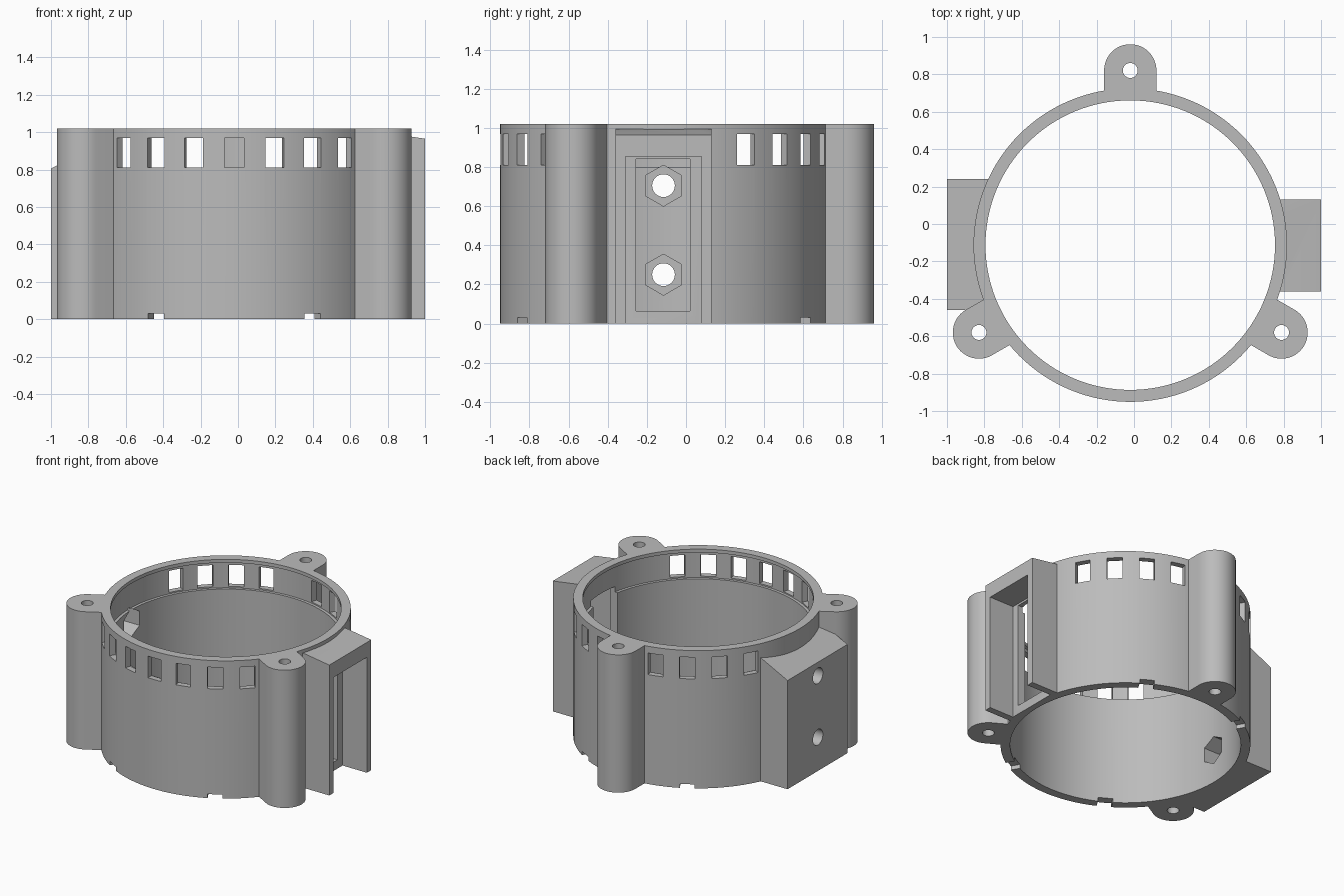
import bpy, bmesh, math
from mathutils import Matrix, Vector

cube = bpy.data.objects.get("Cube")
if cube:
    bpy.data.objects.remove(cube)

CX, CY, H = -0.02, -0.113, 1.02
R_OUT, R_IN, R_GROOVE = 0.838, 0.774, 0.795

grey = bpy.data.materials.new("plain grey")
grey.use_nodes = True
grey.diffuse_color = (0.5, 0.5, 0.5, 1)
grey.node_tree.nodes["Principled BSDF"].inputs["Base Color"].default_value = (0.5, 0.5, 0.5, 1)


def to_object(name, bm):
    bmesh.ops.recalc_face_normals(bm, faces=bm.faces)
    mesh = bpy.data.meshes.new(name)
    bm.to_mesh(mesh)
    bm.free()
    mesh.materials.append(grey)
    obj = bpy.data.objects.new(name, mesh)
    bpy.context.collection.objects.link(obj)
    return obj


def prism(name, outline, depth, matrix):
    """Extrude a 2D outline along local z, then place it."""
    bm = bmesh.new()
    face = bm.faces.new([bm.verts.new((a, b, 0)) for a, b in outline])
    ext = bmesh.ops.extrude_face_region(bm, geom=[face])
    tops = [v for v in ext["geom"] if isinstance(v, bmesh.types.BMVert)]
    bmesh.ops.translate(bm, verts=tops, vec=(0, 0, depth))
    bmesh.ops.transform(bm, matrix=matrix, verts=bm.verts)
    return to_object(name, bm)


def polygon(radius, sides, turn=0.0):
    step = math.tau / sides
    return [(radius * math.cos(i * step + turn), radius * math.sin(i * step + turn))
            for i in range(sides)]


def cylinder(name, x, y, z0, z1, radius, sides=48):
    return prism(name, polygon(radius, sides), z1 - z0, Matrix.Translation((x, y, z0)))


def x_prism(name, x0, x1, y, z, radius, sides):
    place = Matrix.Translation((x0, y, z)) @ Matrix.Rotation(math.pi / 2, 4, "Y")
    return prism(name, polygon(radius, sides), x1 - x0, place)


def box(name, lo, hi, matrix=Matrix()):
    outline = [(lo[0], lo[1]), (hi[0], lo[1]), (hi[0], hi[1]), (lo[0], hi[1])]
    return prism(name, outline, hi[2] - lo[2], matrix @ Matrix.Translation((0, 0, lo[2])))


def side_block(name, outline_xz, y0, y1):
    place = Matrix.Translation((0, y1, 0)) @ Matrix.Rotation(math.pi / 2, 4, "X")
    return prism(name, outline_xz, y1 - y0, place)


def around(degrees):
    return Matrix.Translation((CX, CY, 0)) @ Matrix.Rotation(math.radians(degrees), 4, "Z")


def combine(target, tool, operation):
    mod = target.modifiers.new(operation, "BOOLEAN")
    mod.object, mod.operation, mod.solver = tool, operation, "EXACT"
    bpy.context.view_layer.objects.active = target
    bpy.ops.object.modifier_apply(modifier=mod.name)
    bpy.data.objects.remove(tool)


# Outer shell
housing = cylinder("ring_housing", CX, CY, 0, H, R_OUT, 128)

# Three screw lugs with straight necks
LUGS = (90, 210, 330)
LUG_DIST, LUG_R = 0.934, 0.14
for a in LUGS:
    c = around(a) @ Vector((LUG_DIST, 0, 0))
    arc = [(LUG_DIST + LUG_R * math.cos(t), LUG_R * math.sin(t))
           for t in [math.pi * (i / 24 - 0.5) for i in range(25)]]
    lug = prism("lug", [(0.79, -LUG_R)] + arc + [(0.79, LUG_R)], H, around(a))
    combine(housing, lug, "UNION")

# Left slotted block and right bolt block, both with sloping tops
combine(housing, side_block("slot_block", [(0.6, 0), (1, 0), (1, 0.965), (0.8, 0.995), (0.6, 0.995)],
                            -0.36, 0.13), "UNION")
combine(housing, side_block("bolt_block", [(-1, 0), (-0.65, 0), (-0.65, 0.915), (-0.78, 0.915), (-1, 0.805)],
                            -0.46, 0.24), "UNION")

# Bore, and the shallow groove under the top lip
combine(housing, cylinder("bore", CX, CY, -0.1, H + 0.1, R_IN, 128), "DIFFERENCE")
combine(housing, cylinder("groove", CX, CY, 0.8, 0.995, R_GROOVE, 128), "DIFFERENCE")

# Lug screw holes
for a in LUGS:
    c = around(a) @ Vector((LUG_DIST, 0, 0))
    combine(housing, cylinder("screw_hole", c.x, c.y, -0.1, H + 0.1, 0.04, 32), "DIFFERENCE")

# Vent windows every 15 degrees, away from the lugs and blocks
vents = [*range(30, 76, 15), *range(105, 151, 15), *range(225, 316, 15)]
for a in vents:
    combine(housing, box("vent", (0.7, -0.052, 0.81), (0.92, 0.052, 0.97), around(a)), "DIFFERENCE")

# Small notches in the bottom rim
for a in (60, 120, 240, 300):
    combine(housing, box("notch", (0.7, -0.05, -0.1), (0.92, 0.05, 0.03), around(a)), "DIFFERENCE")

# Slot open at the bottom, with a window through the wall behind it
combine(housing, box("slot", (0.80, -0.31, -0.1), (1.1, 0.08, 0.855)), "DIFFERENCE")
combine(housing, box("slot_window", (0.6, -0.255, 0.065), (0.9, 0.02, 0.84)), "DIFFERENCE")

# Bolt holes with hexagonal nut pockets on the inside
for z in (0.25, 0.705):
    combine(housing, x_prism("nut_pocket", -0.92, -0.7, -0.115, z, 0.105, 6), "DIFFERENCE")
    combine(housing, x_prism("bolt_hole", -1.1, -0.7, -0.115, z, 0.058, 32), "DIFFERENCE")

bpy.ops.object.select_all(action="DESELECT")
housing.select_set(True)
bpy.context.view_layer.objects.active = housing
bpy.ops.object.shade_smooth_by_angle(angle=math.radians(25))
